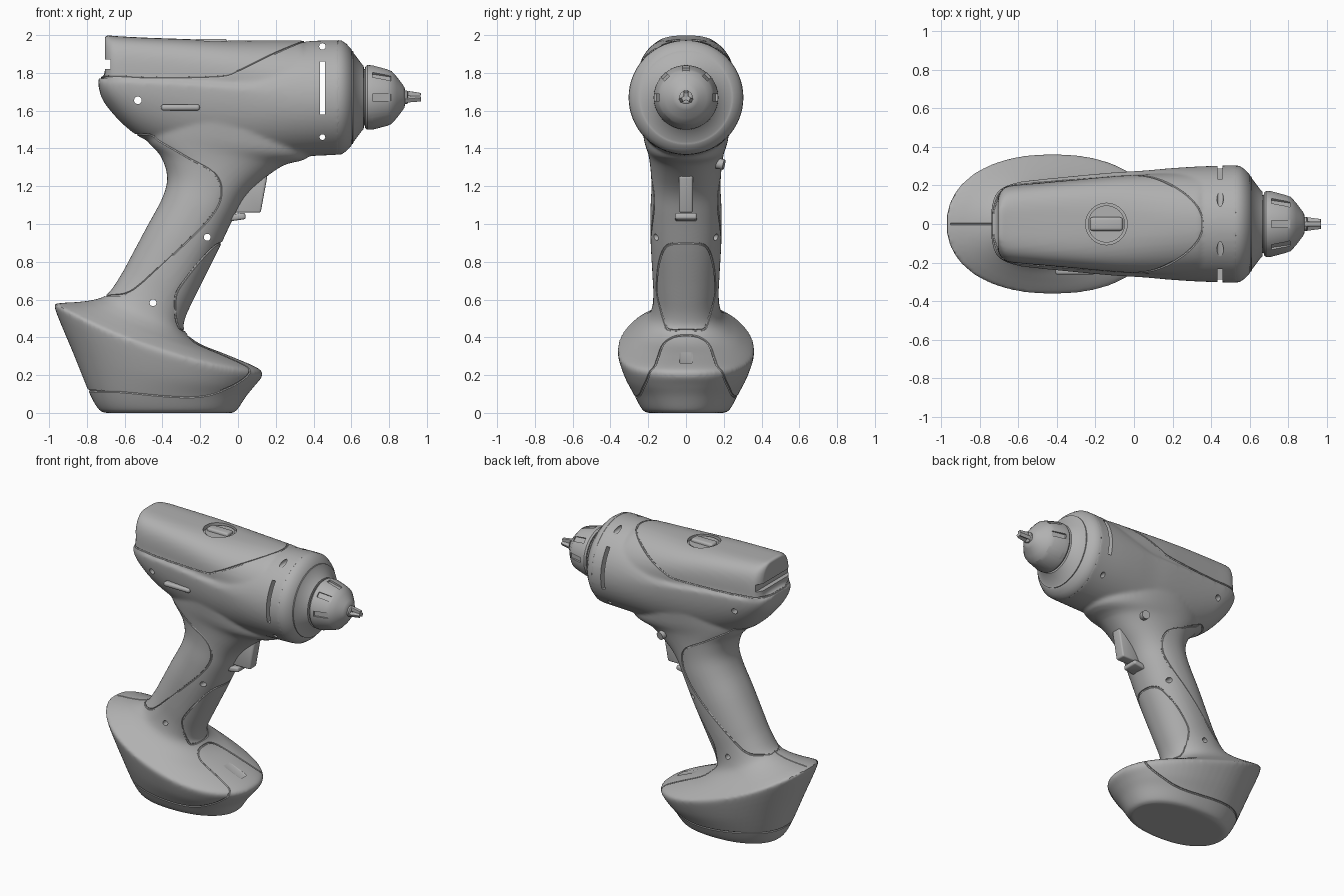
import bpy, bmesh, math
from mathutils import Vector, Matrix
from mathutils.bvhtree import BVHTree

if "Cube" in bpy.data.objects:
    bpy.data.objects.remove(bpy.data.objects["Cube"])

grey = bpy.data.materials.new("plain_grey")
grey.use_nodes = True
grey.diffuse_color = (0.44, 0.44, 0.44, 1)
grey.node_tree.nodes["Principled BSDF"].inputs["Base Color"].default_value = (0.44, 0.44, 0.44, 1)
AXIS_Z = 1.67


def add_object(name, bm):
    bmesh.ops.recalc_face_normals(bm, faces=bm.faces)
    mesh = bpy.data.meshes.new(name)
    bm.to_mesh(mesh)
    bm.free()
    obj = bpy.data.objects.new(name, mesh)
    bpy.context.collection.objects.link(obj)
    mesh.materials.append(grey)
    return obj


def select(obj):
    bpy.ops.object.select_all(action='DESELECT')
    obj.select_set(True)
    bpy.context.view_layer.objects.active = obj


def smooth(obj, degrees=35):
    select(obj)
    bpy.ops.object.shade_smooth_by_angle(angle=math.radians(degrees))
    return obj


def modify(obj, kind, **settings):
    mod = obj.modifiers.new(kind.lower(), kind)
    for key, value in settings.items():
        setattr(mod, key, value)
    select(obj)
    bpy.ops.object.modifier_apply(modifier=mod.name)


def combine(obj, other, operation='DIFFERENCE', solver='MANIFOLD'):
    modify(obj, 'BOOLEAN', object=other, operation=operation, solver=solver)
    bpy.data.objects.remove(other)


def spline(rows, steps, closed=False):
    """Catmull-Rom interpolation of equal-length rows of numbers."""
    n, out = len(rows), []
    pick = (lambda i: rows[i % n]) if closed else (lambda i: rows[max(0, min(n - 1, i))])
    for i in range(n if closed else n - 1):
        p = [pick(i + k) for k in (-1, 0, 1, 2)]
        for s in range(steps):
            t = s / steps
            out.append([b + 0.5 * t * (c - a + t * (2*a - 5*b + 4*c - d + t * (3*(b - c) + d - a)))
                        for a, b, c, d in zip(*p)])
    return out if closed else out + [list(rows[-1])]


def ring(centre, a, up, down, power=2.0, count=64, droop=0.0):
    points = []
    for i in range(count):
        t = 2 * math.pi * i / count
        c, s = math.cos(t), math.sin(t)
        b = up if s > 0 else down
        points.append(centre + a * math.copysign(abs(c) ** (2 / power), c)
                      + b * math.copysign(abs(s) ** (2 / power), s) - Vector((0, 0, droop * s * s)))
    return points


def loft(name, rings):
    bm = bmesh.new()
    loops = [[bm.verts.new(p) for p in r] for r in rings]
    n = len(loops[0])
    for lo, hi in zip(loops, loops[1:]):
        for i in range(n):
            bm.faces.new((lo[i], lo[(i + 1) % n], hi[(i + 1) % n], hi[i]))
    bm.faces.new(loops[0])
    bm.faces.new(loops[-1])
    return add_object(name, bm)


def lathe(name, profile, count=64):
    return loft(name, [ring(Vector((x, 0, AXIS_Z)), Vector((0, r, 0)), Vector((0, 0, r)), Vector((0, 0, r)),
                            count=count) for x, r in profile])


def barrel(name, rows):
    """Loft along x; rows are x, widest height, rise, drop, half width, squareness."""
    return loft(name, [ring(Vector((x, 0, z)), Vector((0, w, 0)), Vector((0, 0, up)), Vector((0, 0, dn)), power)
                       for x, z, up, dn, w, power in spline(rows, 5)])


def block(name, place, size, bevel=0.0, rotation=None):
    bm = bmesh.new()
    bmesh.ops.create_cube(bm, size=1, matrix=Matrix.Diagonal((*size, 1)))
    if bevel:
        bmesh.ops.bevel(bm, geom=bm.edges[:], offset=bevel, segments=4, profile=0.5, affect='EDGES')
    bm.transform(Matrix.Translation(place) @ (rotation or Matrix()))
    return add_object(name, bm)


def rod(name, place, radius, depth, axis):
    bm = bmesh.new()
    turn = Vector(axis).to_track_quat('Z', 'Y').to_matrix().to_4x4()
    bmesh.ops.create_cone(bm, cap_ends=True, segments=40, radius1=radius, radius2=radius, depth=depth,
                          matrix=Matrix.Translation(place) @ turn)
    return add_object(name, bm)


# Motor housing
shell = barrel("drill_shell", [
    (-.738, 1.755, .02, .03, .09, 2), (-.72, 1.755, .025, .09, .15, 2), (-.68, 1.755, .025, .15, .19, 2),
    (-.6, 1.755, .025, .235, .217, 2), (-.5, 1.75, .03, .30, .23, 2), (-.3, 1.74, .04, .37, .25, 2),
    (-.1, 1.72, .07, .38, .268, 2), (.05, 1.70, .13, .36, .277, 2), (.2, 1.68, .24, .33, .29, 2),
    (.35, AXIS_Z, .295, .312, .299, 2), (.542, AXIS_Z, .303, .303, .305, 2)])

# Handle and battery foot: back x, back z, front x, front z, half width, sag of the sides
handle_rows = [
    (-.70, 0, -.03, 0, .20, 0), (-.735, .015, -.005, .015, .23, 0), (-.785, .10, .045, .09, .275, 0),
    (-.87, .31, .09, .145, .325, .03), (-.97, .555, .13, .2, .362, .055), (-.945, .58, .10, .24, .347, .06),
    (-.85, .587, -.05, .305, .29, .045), (-.76, .6, -.2, .365, .23, .025), (-.69, .63, -.28, .43, .187, .01),
    (-.62, .73, -.28, .5, .173, 0), (-.56, .84, -.22, .63, .178, 0), (-.48, .99, -.11, .85, .188, 0),
    (-.40, 1.14, -.03, 1.02, .188, 0), (-.375, 1.25, .035, 1.14, .183, 0), (-.41, 1.36, .12, 1.225, .188, 0),
    (-.48, 1.44, .24, 1.31, .2, 0), (-.5, 1.53, .38, 1.365, .222, 0), (-.45, 1.65, .33, 1.55, .245, 0)]
handle = loft("handle", [
    ring(Vector(((bx + fx) / 2, 0, (bz + fz) / 2)), Vector((fx - bx, 0, fz - bz)) / 2,
         Vector((0, w, 0)), Vector((0, w, 0)), 2.2, droop=sag) for bx, bz, fx, fz, w, sag in spline(handle_rows, 4)])

# Top cover
cover = barrel("top_cover", [
    (-.705, 1.77, .23, .05, .14, 3.2), (-.69, 1.77, .23, .05, .17, 3.4), (-.65, 1.77, .225, .05, .197, 3.6),
    (-.5, 1.77, .217, .05, .212, 3.6), (-.3, 1.77, .21, .05, .23, 3.3), (-.1, 1.77, .203, .05, .248, 2.8),
    (.05, 1.76, .212, .05, .257, 2.45), (.2, 1.73, .243, .05, .265, 2.25), (.34, 1.7, .272, .05, .27, 2.15)])
for part in (handle, cover):
    combine(shell, part, 'UNION')
modify(shell, 'REMESH', mode='VOXEL', voxel_size=0.011)
modify(shell, 'SMOOTH', factor=0.5, iterations=8)
tree = BVHTree.FromObject(shell, bpy.context.evaluated_depsgraph_get())


# Panel seams, cut as fine grooves that follow the surface
def seam(points, closed=False, radius=0.0065):
    path = [tree.find_nearest(Vector(p))[0] for p in spline(points, 8, closed)]
    curve = bpy.data.curves.new("seam", 'CURVE')
    curve.dimensions, curve.bevel_depth, curve.bevel_resolution = '3D', radius, 1
    curve.use_fill_caps = True
    line = curve.splines.new('POLY')
    line.points.add(len(path) - 1)
    for point, place in zip(line.points, path):
        point.co = (*place, 1)
    line.use_cyclic_u = closed
    temp = bpy.data.objects.new("seam", curve)
    bpy.context.collection.objects.link(temp)
    mesh = bpy.data.meshes.new_from_object(temp.evaluated_get(bpy.context.evaluated_depsgraph_get()))
    bpy.data.objects.remove(temp)
    bm = bmesh.new()
    bm.from_mesh(mesh)
    bmesh.ops.remove_doubles(bm, verts=bm.verts, dist=1e-5)
    combine(shell, add_object("seam_cutter", bm))


def mirrored(half):
    return half + [(x, -y, z) for x, y, z in reversed(half) if y]


cover_edge = [(-.735, -.06, 1.785), (-.7, -.17, 1.78), (-.6, -.21, 1.78), (-.4, -.24, 1.777), (-.1, -.265, 1.78),
              (0, -.265, 1.81), (.12, -.24, 1.87), (.25, -.17, 1.935), (.335, -.08, 1.97), (.355, 0, 1.975)]
grip_edge = [(-.54, 0, 1.47), (-.48, -.13, 1.45), (-.3, -.2, 1.36), (-.14, -.2, 1.28), (-.085, -.19, 1.18), (-.12, -.19, 1.06),
             (-.3, -.19, .88), (-.5, -.18, .7), (-.6, -.15, .635), (-.69, -.06, .62), (-.7, 0, .62)]
front_pad = [(-.09, 0, .9), (-.12, -.1, .885), (-.2, -.155, .79), (-.29, -.17, .68), (-.325, -.165, .61),
             (-.31, -.15, .51), (-.285, -.1, .45), (-.28, 0, .44)]
foot_clip = [(-.79, 0, .12), (-.72, -.2, .105), (-.55, -.27, .1), (-.2, -.25, .09), (-.05, -.23, .13), (.04, -.2, .19),
             (.05, -.17, .25), (-.05, -.15, .3), (-.2, -.125, .37), (-.25, -.08, .405), (-.265, 0, .41)]
for edge in (cover_edge, grip_edge, front_pad, foot_clip):
    seam(mirrored(edge), closed=True)
seam([(-.95, 0, .58), (-.8, 0, .59), (-.7, 0, .62)], radius=.004)

# Screw holes and side vent pass right through
for x, z, radius in ((-.53, 1.655, .02), (.447, 1.94, .017), (.447, 1.46, .015), (-.163, .93, .018), (-.45, .583, .018)):
    combine(shell, rod("hole_cutter", (x, 0, z), radius, 1, (0, 1, 0)))
combine(shell, block("vent_cutter", (.447, 0, 1.72), (.026, 1, .28)))
# Rear slot under the cover and round dial recess on top
combine(shell, block("rear_slot_cutter", (-.71, 0, 1.845), (.07, .4, .05)))
combine(shell, rod("dial_cutter", (-.143, 0, 1.99), .108, .08, (0, 0, 1)))
# Thumb recess on the foot
combine(shell, block("thumb_cutter", (-.02, 0, .305), (.16, .075, .03), .012, Matrix.Rotation(math.radians(24), 4, 'Y')))
smooth(shell, 40)

# Dial with a grip bar
smooth(rod("dial_plate", (-.143, 0, 1.945), .096, .03, (0, 0, 1)))
smooth(block("dial_bar", (-.143, 0, 1.958), (.17, .07, .045), .014))

# Front collar
smooth(lathe("front_collar", [(.5, .28), (.53, .303), (.548, .301), (.575, .283), (.6, .255), (.603, .247), (.609, .247),
                              (.612, .235), (.655, .178), (.665, .168), (.668, .14)]), 30)

# Chuck with eight gripping slots
chuck = lathe("chuck", [(.62, .14), (.672, .15), (.674, .163), (.685, .171), (.715, .17), (.79, .15), (.812, .141),
                        (.84, .11), (.872, .068), (.882, .052), (.885, .03)])
for i in range(8):
    turn = Matrix.Rotation(math.pi * i / 4, 4, 'X')
    spot = Vector((.765, 0, AXIS_Z)) + turn @ Vector((0, 0, .175))
    tilt = turn @ Matrix.Rotation(math.radians(12), 4, 'Y')
    combine(chuck, block("slot_cutter", spot, (.1, .036, .06), 0, tilt), solver='EXACT')
smooth(chuck, 30)

# Bit holder and jaws
smooth(lathe("bit_holder", [(.86, .036), (.895, .036), (.9, .028), (.9, .025)]), 30)
for i in range(3):
    turn = Matrix.Rotation(2 * math.pi * i / 3, 4, 'X') @ Matrix.Rotation(math.radians(9), 4, 'Y')
    block("jaw", Vector((.92, 0, AXIS_Z)) + turn @ Vector((0, 0, .018)), (.09, .024, .026), .003, turn)

# Trigger and the ledge beneath it
bm = bmesh.new()
side = [bm.verts.new((x, -.036, z)) for x, z in ((-.02, 1.06), (.12, 1.06), (.155, 1.25), (.14, 1.27), (0, 1.27))]
out = bmesh.ops.extrude_face_region(bm, geom=[bm.faces.new(side)])
bmesh.ops.translate(bm, vec=(0, .072, 0), verts=[v for v in out["geom"] if isinstance(v, bmesh.types.BMVert)])
bmesh.ops.bevel(bm, geom=bm.edges[:], offset=.01, segments=3, profile=.5, affect='EDGES')
smooth(add_object("trigger", bm))
smooth(block("trigger_ledge", (-.02, 0, 1.035), (.12, .115, .035), .012, Matrix.Rotation(math.radians(-8), 4, 'Y')))

# Speed slider on one side, lock button on the other
smooth(block("speed_slider", (-.305, -.238, 1.617), (.205, .05, .032), .014))
smooth(rod("lock_button", (.06, .172, 1.32), .028, .06, (.2, 1, -.2)))
